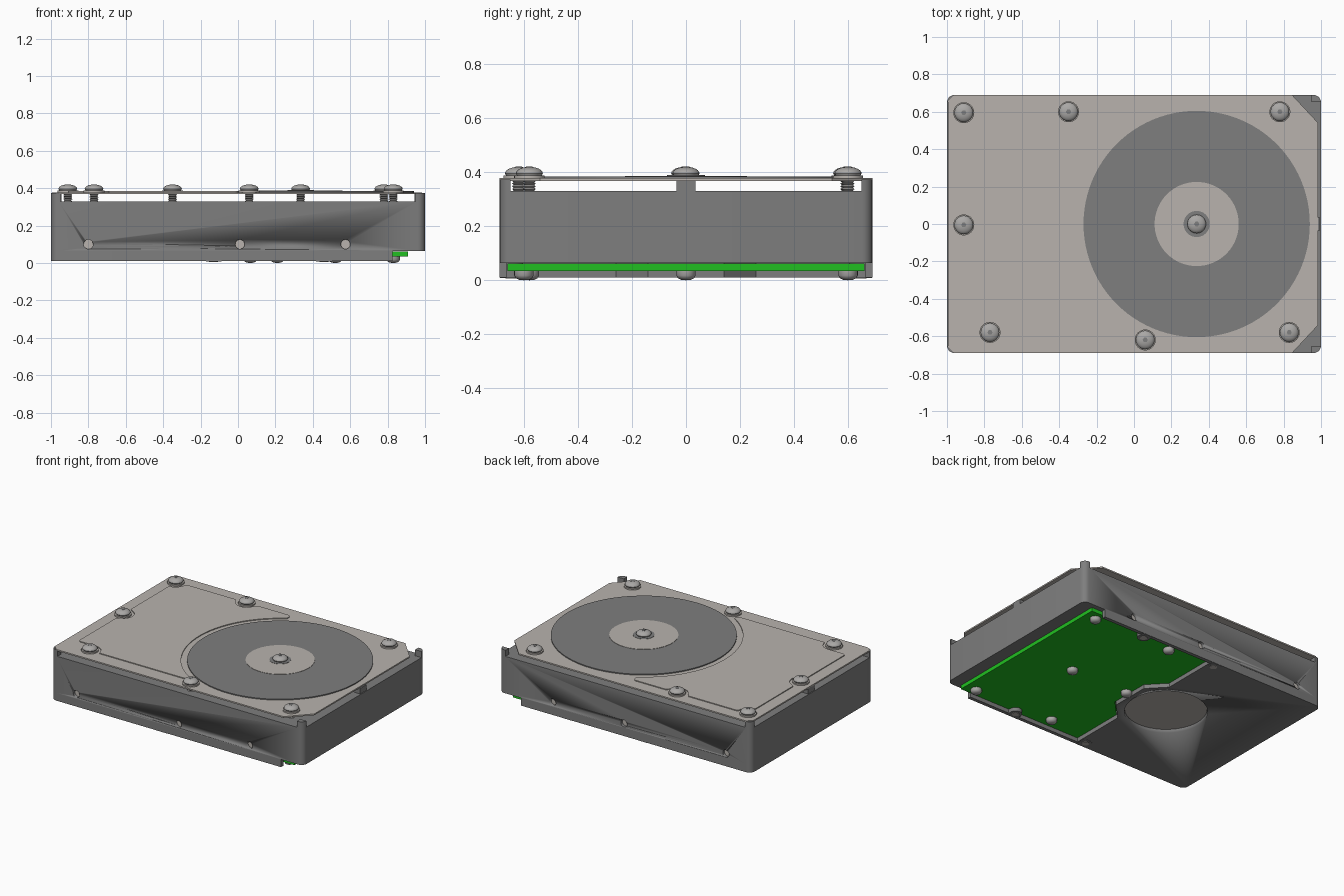
import bpy, bmesh, math
from mathutils import Matrix, Vector

cube = bpy.data.objects.get("Cube")
if cube:
    bpy.data.objects.remove(cube, do_unlink=True)


def material(name, rgb):
    m = bpy.data.materials.new(name)
    m.use_nodes = True
    m.diffuse_color = (*rgb, 1)
    m.node_tree.nodes["Principled BSDF"].inputs["Base Color"].default_value = (*rgb, 1)
    return m


CASE = material("dark grey casting", (0.21, 0.21, 0.21))
COVER = material("warm light grey", (0.48, 0.45, 0.42))
STEEL = material("screw steel", (0.40, 0.39, 0.38))
GREEN = material("board green", (0.015, 0.52, 0.015))


def finish(name, bm, mat, loc=(0, 0, 0)):
    bmesh.ops.recalc_face_normals(bm, faces=bm.faces[:])
    me = bpy.data.meshes.new(name)
    bm.to_mesh(me)
    bm.free()
    me.materials.append(mat)
    me.shade_smooth()
    me.set_sharp_from_angle(angle=math.radians(35))
    ob = bpy.data.objects.new(name, me)
    ob.location = loc
    bpy.context.collection.objects.link(ob)
    return ob


def prism(name, outline, z0, z1, mat):
    bm = bmesh.new()
    base = bm.faces.new([bm.verts.new((x, y, z0)) for x, y in outline])
    top = bmesh.ops.extrude_face_region(bm, geom=[base], use_keep_orig=True)["geom"]
    bmesh.ops.translate(bm, vec=(0, 0, z1 - z0),
                        verts=[v for v in top if isinstance(v, bmesh.types.BMVert)])
    return finish(name, bm, mat)


def box(name, x0, x1, y0, y1, z0, z1, mat):
    return prism(name, [(x0, y0), (x1, y0), (x1, y1), (x0, y1)], z0, z1, mat)


def arc(cx, cy, r, a0, a1, n):
    steps = [math.radians(a0 + (a1 - a0) * i / n) for i in range(n + 1)]
    return [(cx + r * math.cos(a), cy + r * math.sin(a)) for a in steps]


def disc(name, x, y, r, z0, z1, mat, n=32):
    return prism(name, arc(x, y, r, 0, 360 - 360 / n, n - 1), z0, z1, mat)


def lathe(name, profile, mat, loc, n=24):
    # Revolve (radius, height) points about the vertical axis
    bm = bmesh.new()
    verts = [bm.verts.new((r, 0, z)) for r, z in profile]
    edges = [bm.edges.new(p) for p in zip(verts, verts[1:])]
    bmesh.ops.spin(bm, geom=verts + edges, cent=(0, 0, 0), axis=(0, 0, 1),
                   angle=math.tau, steps=n)
    bmesh.ops.remove_doubles(bm, verts=bm.verts[:], dist=0.0002)
    return finish(name, bm, mat, loc)


def cut(ob, cutters):
    for c in cutters:
        mod = ob.modifiers.new("cut", "BOOLEAN")
        mod.object, mod.solver = c, "EXACT"
    bpy.context.view_layer.update()
    dg = bpy.context.evaluated_depsgraph_get()
    me = bpy.data.meshes.new_from_object(ob.evaluated_get(dg))
    ob.modifiers.clear()
    ob.data = me
    for c in cutters:
        bpy.data.objects.remove(c, do_unlink=True)


def side_disc(name, x, y0, y1, z, r, mat):
    ob = disc(name, 0, 0, r, -abs(y1 - y0) / 2, abs(y1 - y0) / 2, mat, 24)
    ob.data.transform(Matrix.Translation((x, (y0 + y1) / 2, z))
                      @ Matrix.Rotation(math.pi / 2, 4, "X"))
    return ob


W, R = 0.69, 0.04
HUB = 0.335

# Main casting with rounded vertical corners and blind side holes
outline = (arc(1 - R, W - R, R, 0, 90, 5) + arc(-1 + R, W - R, R, 90, 180, 5)
           + arc(-1 + R, -W + R, R, 180, 270, 5) + arc(1 - R, -W + R, R, 270, 360, 5))
case = prism("main_casting", outline, 0.065, 0.33, CASE)
holes = [(x, s) for x in (-0.80, 0.01, 0.575) for s in (-1, 1)]
cut(case, [side_disc("hole_cutter", x, s * 0.665, s * 0.72, 0.10, 0.025, CASE)
           for x, s in holes])
for x, s in holes:
    side_disc("side_hole_floor", x, s * 0.662, s * 0.67, 0.10, 0.025, COVER)

# Deep rear underside with a tongue around the motor recess
lower = ([(-0.08, -W), (-0.08, -0.26), (0.035, -0.14), (0.035, 0.14), (-0.08, 0.26), (-0.08, W)]
         + arc(-1 + R, W - R, R, 90, 180, 5) + arc(-1 + R, -W + R, R, 180, 270, 5))
under = prism("lower_casting", lower, 0.01, 0.065, CASE)
cut(under, [disc("recess_cutter", -0.27, 0, 0.27, -0.02, 0.04, CASE, 64)])
disc("motor_recess_floor", -0.27, 0, 0.268, 0.034, 0.042, COVER, 64)

# Side rails and mounting bosses beside the board
for s in (-1, 1):
    y0, y1 = sorted((s * 0.665, s * W))
    box("side_rail", -0.08, 0.825, y0, y1, 0.01, 0.065, CASE)
    for x in (-0.13, 0.46):
        boss = arc(x, s * 0.645, 0.042, 0, -s * 180, 12) + [(x - 0.042, s * 0.688), (x + 0.042, s * 0.688)]
        prism("mounting_boss", boss, 0.008, 0.065, CASE)
        disc("boss_hole", x, s * 0.645, 0.024, 0.006, 0.012, COVER, 20)

# Corner posts and end posts that carry the cover
for sx in (-1, 1):
    for sy in (-1, 1):
        post = [(0.95, 0.652)] + [(1, 0.652)] + arc(1 - R, W - R, R, 0, 90, 5) + [(0.95, W)]
        prism("corner_post", [(sx * x, sy * y) for x, y in post], 0.33, 0.374, CASE)
    x0, x1 = sorted((sx * 0.945, sx * 0.995))
    box("end_post", x0, x1, -0.035, 0.035, 0.33, 0.37, CASE)

# Circuit board, notched around the tongue
board = [(0.91, -0.66), (0.91, 0.66), (-0.075, 0.66), (-0.075, 0.265),
         (0.04, 0.145), (0.04, -0.145), (-0.075, -0.265), (-0.075, -0.66)]
prism("circuit_board", board, 0.035, 0.062, GREEN)

# Cover plate
cover = [(0.985, -0.54), (0.985, 0.54), (0.845, W), (-0.96, W), (-0.995, 0.655),
         (-0.995, -0.655), (-0.96, -W), (0.845, -W)]
prism("cover_plate", cover, 0.368, 0.378, COVER)

# Raised panel that steps around the screws and the disc
panel = (arc(HUB, 0, 0.645, 121, 239, 40) + arc(-0.02, -0.565, 0.02, 0, -90, 5)
         + [(-0.69, -0.585)] + arc(-0.77, -0.585, 0.075, 20, 90, 6)
         + arc(-0.89, -0.49, 0.02, 270, 180, 4)
         + [(-0.91, -0.085)] + arc(-0.91, 0, 0.072, -65, 65, 8) + [(-0.91, 0.085)]
         + [(-0.91, 0.51)] + arc(-0.91, 0.595, 0.077, -65, -5, 6) + [(-0.82, 0.6)]
         + [(-0.44, 0.6)] + arc(-0.35, 0.6, 0.072, 205, 335, 8) + [(-0.26, 0.6)]
         + arc(-0.02, 0.58, 0.02, 90, 0, 5))
prism("raised_panel", panel, 0.376, 0.384, COVER)

# Disc emblem area with centre plate
disc("dark_disc", HUB, 0, 0.605, 0.376, 0.385, CASE, 96)
disc("centre_plate", HUB, 0, 0.225, 0.38, 0.387, COVER, 64)
disc("centre_ring", HUB, 0, 0.07, 0.38, 0.389, CASE)

# Cover screws with washers, threads and hexagonal sockets
dome = [(0.05 * math.cos(a), 0.396 + 0.024 * math.sin(a))
        for a in (math.radians(15 * i) for i in range(6))]
thread = [(r, 0.328 + 0.005 * i) for i in range(9) for r in ((0.024, 0.018)[i % 2],)]
screw = [(0, 0.328)] + thread + [(0.02, 0.388), (0.046, 0.388)] + dome + [(0, 0.42)]
for x, y in [(-0.91, 0.595), (-0.35, 0.6), (0.78, 0.6), (-0.91, -0.005),
             (-0.77, -0.58), (0.06, -0.62), (0.83, -0.58), (HUB, 0)]:
    lathe("cover_screw", screw, STEEL, (x, y, 0))
    disc("screw_socket", x, y, 0.014, 0.415, 0.4205, CASE, 6)
    disc("screw_washer", x, y, 0.056, 0.377, 0.388, COVER)

# Board screws underneath
button = [(0, 0.036), (0.036, 0.036), (0.036, 0.018), (0.03, 0.008), (0.018, 0.002), (0, 0)]
for x, y in [(0.83, 0.6), (0.83, -0.6), (0.21, 0.6), (0.21, -0.58), (0.52, 0), (0.065, 0)]:
    lathe("board_screw", button, STEEL, (x, y, 0), 20)
